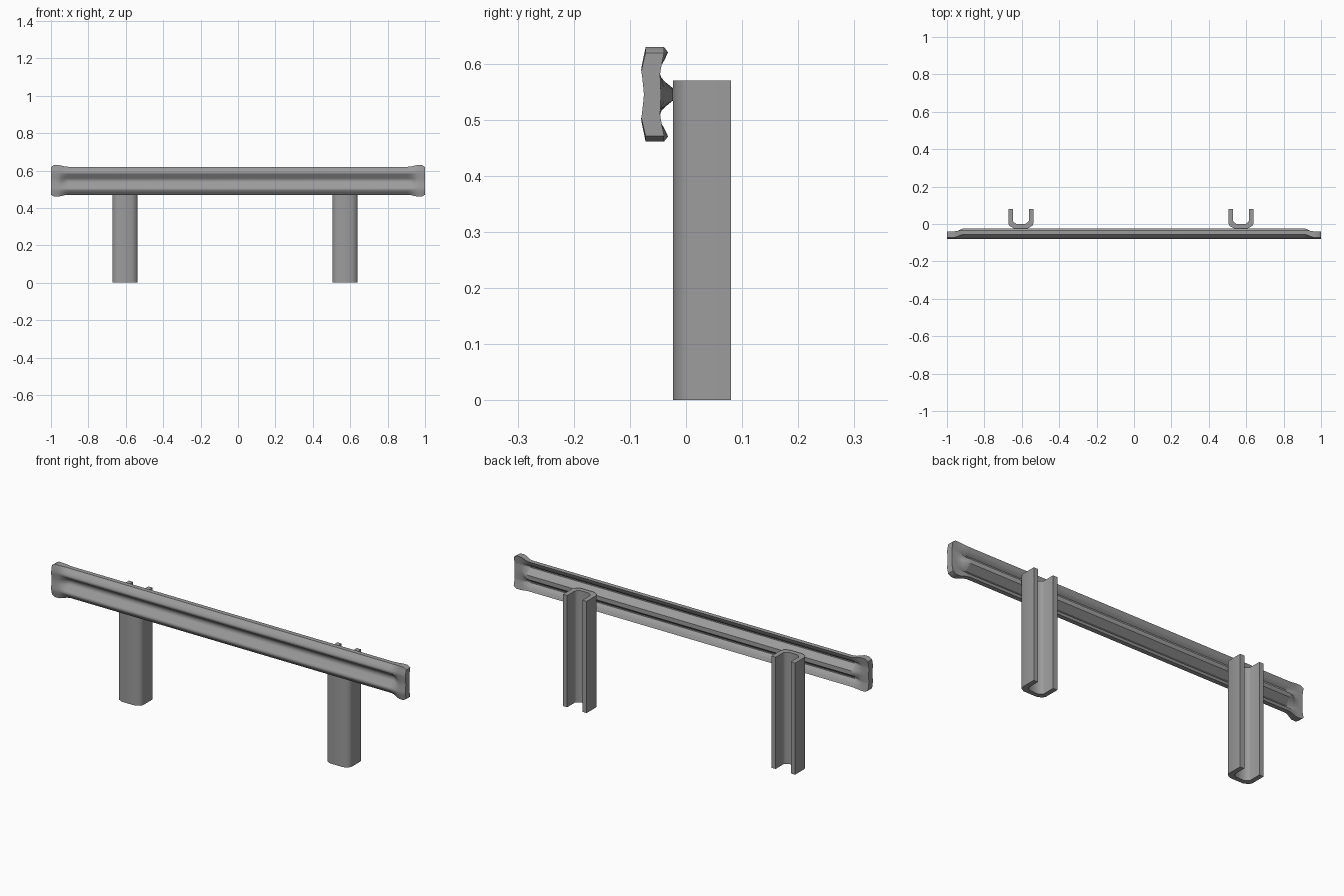
import bpy
import math

if "Cube" in bpy.data.objects:
    bpy.data.objects.remove(bpy.data.objects["Cube"])

RAIL_Z = 0.545

# Dark grey steel
steel = bpy.data.materials.new("dark_steel")
steel.diffuse_color = (.33, .33, .33, 1)
steel.use_nodes = True
steel.node_tree.nodes["Principled BSDF"].inputs["Base Color"].default_value = steel.diffuse_color


def make_object(name, rings, angle):
    """Loft closed rings of points into a capped solid."""
    n = len(rings[0])
    verts = [p for ring in rings for p in ring]
    faces = []
    for r in range(len(rings) - 1):
        for i in range(n):
            j = (i + 1) % n
            faces.append((r * n + i, r * n + j, (r + 1) * n + j, (r + 1) * n + i))
    # caps as quad strips: outer half of the ring paired with the inner half
    for base in (0, (len(rings) - 1) * n):
        for i in range(n // 2 - 1):
            quad = (base + i, base + n - 1 - i, base + n - 2 - i, base + i + 1)
            faces.append(quad if base == 0 else quad[::-1])
    mesh = bpy.data.meshes.new(name)
    mesh.from_pydata(verts, [], faces)
    mesh.materials.append(steel)
    obj = bpy.data.objects.new(name, mesh)
    bpy.context.collection.objects.link(obj)
    bpy.ops.object.select_all(action='DESELECT')
    obj.select_set(True)
    bpy.context.view_layer.objects.active = obj
    bpy.ops.object.mode_set(mode='EDIT')
    bpy.ops.mesh.select_all(action='SELECT')
    bpy.ops.mesh.normals_make_consistent(inside=False)
    bpy.ops.object.mode_set(mode='OBJECT')
    bpy.ops.object.shade_smooth_by_angle(angle=math.radians(angle))
    return obj


# Half sections as (height from rail centre, y), from edge to centre
mid_front = [(.075, -.055), (.062, -.068), (.050, -.079), (.043, -.08), (.034, -.077), (.013, -.049), (0, -.045)]
mid_back = [(.075, -.032), (.062, -.038), (.050, -.045), (.042, -.057), (.036, -.057), (.011, -.023), (0, -.023)]
end_front = [(.084, -.072), (.065, -.076), (.050, -.079), (.043, -.079), (.034, -.078), (.013, -.076), (0, -.075)]
end_back = [(.084, -.039), (.062, -.043), (.050, -.045), (.042, -.046), (.036, -.046), (.011, -.045), (0, -.045)]


def full(half):
    return half + [(-d, y) for d, y in half[-2::-1]]


mid = full(mid_front) + full(mid_back)[::-1]
end = full(end_front) + full(end_back)[::-1]

# Rail stations: x, blend towards the pressed W section, height scale
half_stations = [(1.0, 0, .88), (.985, 0, 1), (.96, 0, 1), (.945, .3, 1), (.925, .8, 1), (.908, 1, 1)]
stations = [(-x, t, s) for x, t, s in half_stations] + half_stations[::-1]
rings = []
for x, t, s in stations:
    rings.append([(x, e[1] + (m[1] - e[1]) * t, RAIL_Z + s * (e[0] + (m[0] - e[0]) * t))
                  for e, m in zip(end, mid)])
make_object("guard_rail", rings, 45)

# Posts: U channels open to the back
outer = [(.067, .08), (.067, .003), (.061, -.010), (.038, -.023)]
inner = [(.043, .08), (.043, .018), (.039, .011), (.024, .0)]


def mirror(half):
    return half + [(-x, y) for x, y in half[::-1]]


section = mirror(outer) + mirror(inner)[::-1]
for name, cx in (("left_post", -.605), ("right_post", .572)):
    make_object(name, [[(cx + x, y, z) for x, y in section] for z in (0, .57)], 50)
